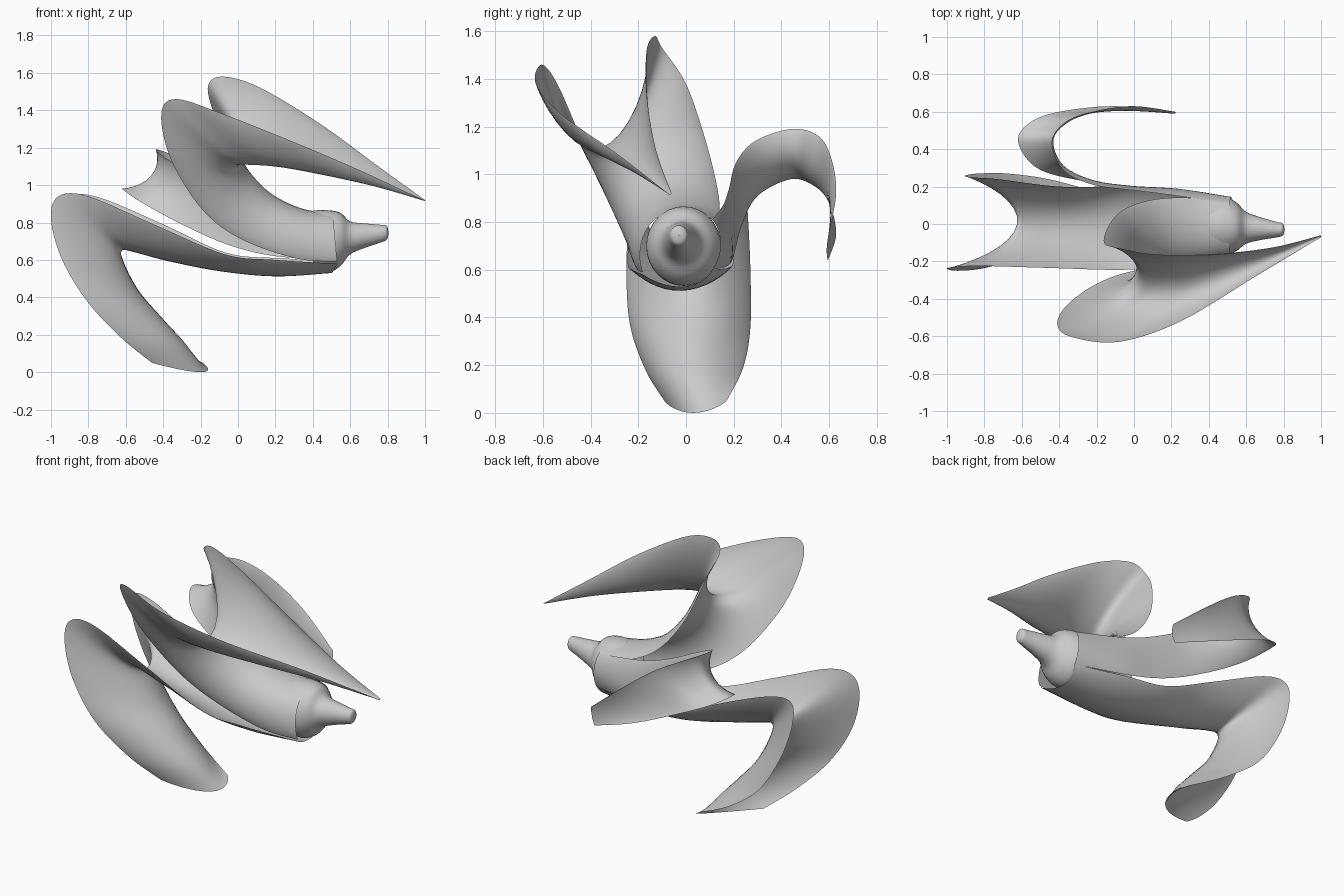
import bpy, math
from mathutils import Vector


def spline(pts, steps):
    """Catmull-Rom curve through the points (any dimension)."""
    n, out = len(pts), []
    for i in range(n - 1):
        a, b, c, d = (pts[max(i - 1, 0)], pts[i], pts[i + 1], pts[min(i + 2, n - 1)])
        for s in range(steps):
            t = s / steps
            out.append([0.5 * (2 * q + (r - p) * t + (2 * p - 5 * q + 4 * r - u) * t * t
                               + (3 * q - p - 3 * r + u) * t ** 3)
                        for p, q, r, u in zip(a, b, c, d)])
    out.append(list(pts[-1]))
    return out


def grid_object(name, rows, closed=False):
    """Skin rows of points into a smooth surface."""
    w = len(rows[0])
    verts = [p for r in rows for p in r]
    faces = [(i * w + j, i * w + (j + 1) % w, (i + 1) * w + (j + 1) % w, (i + 1) * w + j)
             for i in range(len(rows) - 1) for j in range(w if closed else w - 1)]
    me = bpy.data.meshes.new(name)
    me.from_pydata(verts, [], faces)
    me.polygons.foreach_set("use_smooth", [True] * len(faces))
    me.update()
    ob = bpy.data.objects.new(name, me)
    bpy.context.collection.objects.link(ob)
    return ob


def petal(name, stations, power, across=18):
    """Saddle-shaped sheet: each station is lower edge, middle, upper edge.
    A power below 1 gives a rounder, more U-shaped section."""
    rows = []
    for s in spline(stations, 7):
        a, m, b = Vector(s[0:3]), Vector(s[3:6]), Vector(s[6:9])
        row = []
        for j in range(across + 1):
            t = 0.5 - 0.5 * math.cos(math.pi * j / across)
            row.append(a.lerp(b, t) + (m - (a + b) / 2) * max(0, 4 * t * (1 - t)) ** power)
        rows.append(row)
    return grid_object(name, rows)


# Front wing: rises off the back, turns and sweeps forward to a point
petal("front_wing", [
    (0.53, -0.18, 0.59, 0.51, -0.125, 0.815, 0.51, 0.11, 0.81),
    (0.30, -0.21, 0.61, 0.35, -0.145, 0.84, 0.30, 0.14, 0.84),
    (0.00, -0.25, 0.72, 0.18, -0.165, 0.91, 0.10, 0.13, 0.95),
    (-0.20, -0.32, 0.88, 0.06, -0.21, 1.00, -0.05, 0.08, 1.15),
    (-0.36, -0.435, 1.14, 0.00, -0.28, 1.08, -0.13, 0.00, 1.38),
    (-0.41, -0.54, 1.38, 0.01, -0.34, 1.11, -0.16, -0.10, 1.53),
    (-0.33, -0.605, 1.46, 0.08, -0.36, 1.11, -0.08, -0.13, 1.58),
    (-0.08, -0.63, 1.38, 0.25, -0.33, 1.10, 0.12, -0.165, 1.52),
    (0.25, -0.52, 1.25, 0.50, -0.25, 1.05, 0.45, -0.165, 1.32),
    (0.65, -0.28, 1.08, 0.75, -0.165, 0.99, 0.75, -0.125, 1.10),
    (1.00, -0.07, 0.915, 1.00, -0.065, 0.915, 1.00, -0.06, 0.92)], 0.75)

# Back wing: curls outward behind the body
petal("back_wing", [
    (0.52, 0.11, 0.60, 0.52, 0.145, 0.71, 0.51, 0.11, 0.81),
    (0.20, 0.18, 0.62, 0.25, 0.185, 0.73, 0.20, 0.155, 0.87),
    (-0.05, 0.205, 0.68, 0.00, 0.20, 0.82, 0.00, 0.18, 0.94),
    (-0.30, 0.235, 0.79, -0.22, 0.235, 0.91, -0.22, 0.21, 1.05),
    (-0.52, 0.30, 0.91, -0.40, 0.32, 1.00, -0.38, 0.29, 1.14),
    (-0.62, 0.44, 0.98, -0.465, 0.45, 1.05, -0.44, 0.44, 1.19),
    (-0.56, 0.54, 0.95, -0.40, 0.53, 1.02, -0.36, 0.55, 1.165),
    (-0.40, 0.60, 0.88, -0.28, 0.585, 0.97, -0.20, 0.605, 1.08),
    (-0.10, 0.63, 0.75, -0.05, 0.605, 0.83, 0.00, 0.63, 0.93),
    (0.20, 0.595, 0.64, 0.22, 0.59, 0.69, 0.22, 0.60, 0.75)], 0.9)

# Tail: runs back under the body and folds down to the ground
petal("tail", [
    (0.53, -0.18, 0.58, 0.50, -0.01, 0.53, 0.52, 0.11, 0.60),
    (0.20, -0.225, 0.60, 0.20, -0.02, 0.512, 0.20, 0.18, 0.61),
    (-0.07, -0.245, 0.63, -0.10, 0.00, 0.54, -0.07, 0.20, 0.64),
    (-0.45, -0.235, 0.79, -0.38, 0.00, 0.595, -0.40, 0.20, 0.79),
    (-0.80, -0.225, 0.94, -0.55, 0.00, 0.64, -0.73, 0.24, 0.93),
    (-0.96, -0.23, 0.94, -0.62, 0.00, 0.65, -0.88, 0.25, 0.94),
    (-1.00, -0.24, 0.82, -0.61, 0.00, 0.58, -0.90, 0.26, 0.82),
    (-0.94, -0.25, 0.60, -0.53, 0.00, 0.43, -0.83, 0.27, 0.60),
    (-0.80, -0.235, 0.37, -0.40, 0.00, 0.28, -0.68, 0.27, 0.36),
    (-0.62, -0.17, 0.18, -0.28, 0.01, 0.14, -0.46, 0.24, 0.19),
    (-0.46, -0.09, 0.05, -0.20, 0.03, 0.00, -0.19, 0.17, 0.05)], 0.88)

# Breast and beak: rings given as x, centre y, centre z, half width, half height
rings = [(0.40, -0.01, 0.70, 0.155, 0.165), (0.49, -0.01, 0.70, 0.155, 0.165),
         (0.55, -0.015, 0.71, 0.128, 0.14), (0.60, -0.02, 0.718, 0.085, 0.088),
         (0.68, -0.025, 0.73, 0.06, 0.065), (0.76, -0.03, 0.74, 0.042, 0.048),
         (0.795, -0.03, 0.745, 0.032, 0.037), (0.805, -0.03, 0.745, 0.001, 0.001)]
grid_object("breast_and_beak", [
    [(x, cy + ry * math.cos(a), cz + rz * math.sin(a))
     for a in (2 * math.pi * k / 32 for k in range(32))]
    for x, cy, cz, ry, rz in spline(rings, 5)], closed=True)
